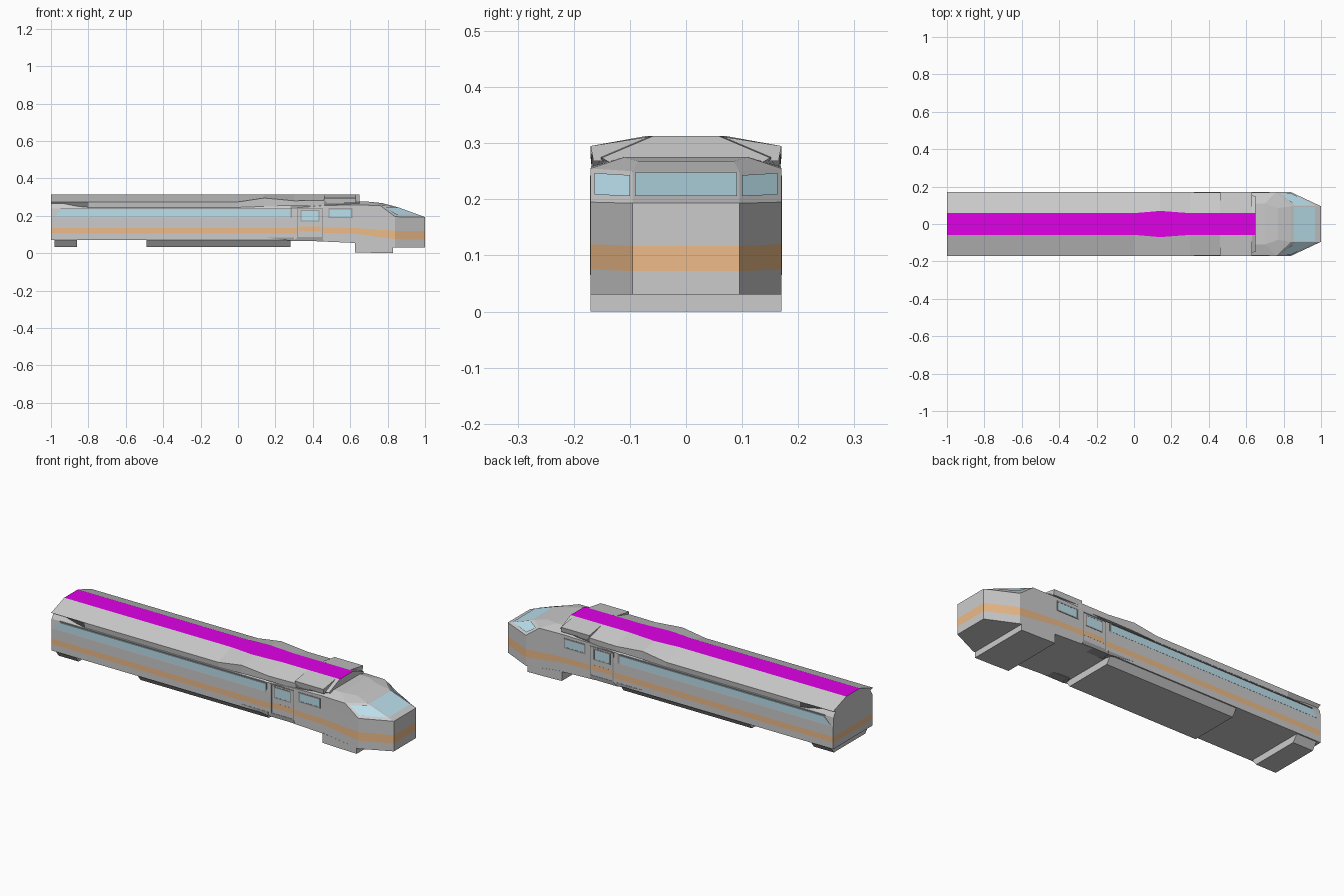
import bpy, bmesh
from mathutils import Vector

if "Cube" in bpy.data.objects:
    bpy.data.objects.remove(bpy.data.objects["Cube"])


def material(name, rgb):
    m = bpy.data.materials.new(name)
    m.diffuse_color = (*rgb, 1)
    m.use_nodes = True
    m.node_tree.nodes["Principled BSDF"].inputs["Base Color"].default_value = m.diffuse_color
    return m


GREY = material("grey", (0.8, 0.8, 0.8))
ORANGE = material("orange", (0.85, 0.5, 0.25))
GLASS = material("glass", (0.5, 0.75, 0.85))
PURPLE = material("purple", (0.75, 0.0, 0.8))
DARK = material("dark_grey", (0.35, 0.35, 0.35))


def finish(name, bm, mats):
    bmesh.ops.recalc_face_normals(bm, faces=bm.faces)
    me = bpy.data.meshes.new(name)
    bm.to_mesh(me)
    bm.free()
    for m in mats:
        me.materials.append(m)
    ob = bpy.data.objects.new(name, me)
    bpy.context.collection.objects.link(ob)
    return ob


def loft(name, sections, mats=(GREY,), stripe=None, top_mat=0):
    """Skin symmetric half sections of (x, y, z); stripe = coloured strip index."""
    bm = bmesh.new()
    rings = [[[bm.verts.new((x, s * y, z)) for x, y, z in sec] for s in (-1, 1)]
             for sec in sections]
    n = len(sections[0])

    def face(vs, idx=0):
        bm.faces.new(vs).material_index = idx

    for a, b in zip(rings, rings[1:]):
        for s in (0, 1):
            for k in range(n - 1):
                face((a[s][k], b[s][k], b[s][k + 1], a[s][k + 1]), int(k == stripe))
        for k, idx in ((0, 0), (n - 1, top_mat)):
            face((a[0][k], b[0][k], b[1][k], a[1][k]), idx)
    for r in (rings[0], rings[-1]):
        for k in range(n - 1):
            face((r[0][k], r[1][k], r[1][k + 1], r[0][k + 1]), int(k == stripe))
    return finish(name, bm, mats)


def at(x, *pts):
    return [(x, y, z) for y, z in pts]


def side_panel(name, outline, y0, y1, mat):
    """Extruded x-z outline on both flanks."""
    bm = bmesh.new()
    for s in (-1, 1):
        inner = [bm.verts.new((x, s * y0, z)) for x, z in outline]
        outer = [bm.verts.new((x, s * y1, z)) for x, z in outline]
        bm.faces.new(inner)
        bm.faces.new(outer)
        for i in range(len(outline)):
            j = (i + 1) % len(outline)
            bm.faces.new((inner[i], inner[j], outer[j], outer[i]))
    return finish(name, bm, [mat])


def rect(x0, x1, z0, z1):
    return [(x0, z0), (x1, z0), (x1, z1), (x0, z1)]


def frame(name, x0, x1, z0, z1, t, y1, mat):
    for part, r in (("bottom", (x0, x1, z0, z0 + t)), ("top", (x0, x1, z1 - t, z1)),
                    ("rear", (x0, x0 + t, z0, z1)), ("front", (x1 - t, x1, z0, z1))):
        side_panel(name + "_" + part, rect(*r), 0.16, y1, mat)


def pane(name, quad, u0, u1, v0, v1, lift, mirrored):
    """Glass patch laid on a quad (bottom a-b, top d-c)."""
    bm = bmesh.new()
    for s in ((1, -1) if mirrored else (1,)):
        a, b, c, d = [Vector((x, s * y, z)) for x, y, z in quad]
        nrm = (b - a).cross(d - a).normalized()
        if nrm.z < 0:
            nrm = -nrm
        bm.faces.new([bm.verts.new(a.lerp(b, u).lerp(d.lerp(c, u), v) + nrm * lift)
                      for u, v in ((u0, v0), (u1, v0), (u1, v1), (u0, v1))])
    ob = finish(name, bm, [GLASS])
    return ob


# Body with orange belt, lofted through to the bevelled nose
W = 0.169
rear = ((W, .07), (W, .105), (W, .135), (W, .19), (.165, .24), (.15, .265))
shoulder = (.76, .17, .255)
brow = (.84, .095, .25)
loft("body", [
    at(-1, *rear),
    at(.28, *rear),
    at(.46, (W, .062), (W, .108), (W, .138), (W, .2), (W, .255), (.12, .272)),
    at(.62, (W, .055), (W, .105), (W, .135), (W, .2), (W, .258), (.11, .276)),
    at(.84, (.17, .03), (.17, .075), (.17, .12), (.17, .195)) + [shoulder, (.70, .11, .275)],
    at(1, (.095, .03), (.095, .072), (.095, .117), (.095, .193)) + [brow, (.77, .085, .268)],
], (GREY, ORANGE), stripe=1)

# Windscreen and side panes
pane("windscreen", [(1, -.095, .193), (1, .095, .193), (.84, .095, .25), (.84, -.095, .25)],
     .02, .98, .2, .93, .002, False)
pane("windscreen_side", [(.84, .17, .195), (1, .095, .193), brow, shoulder],
     .12, .97, .2, .85, .003, True)

# Roof shell with coloured crown
plain = ((.166, .245), (.17, .274), (.058, .313))
loft("roof", [
    at(-1, (.14, .262), (.17, .274), (.058, .313)),
    at(-.8, *plain),
    at(0, *plain),
    at(.14, (.168, .25), (.17, .295), (.07, .313)),
    at(.3, (.168, .252), (.17, .28), (.058, .313)),
    at(.46, (.165, .25), (.168, .282), (.058, .313)),
    at(.65, (.13, .262), (.15, .274), (.058, .313)),
], (GREY, PURPLE), top_mat=1)

# Raised roof pods over the cab
for s, side in ((-1, "right"), (1, "left")):
    bm = bmesh.new()
    prof = ((.06, .3125), (.17, .295), (.165, .268), (.06, .27))
    ends = [[bm.verts.new((x, s * y, z)) for y, z in prof] for x in (.46, .63)]
    for e in ends:
        bm.faces.new(e)
    for i in range(4):
        j = (i + 1) % 4
        bm.faces.new((ends[0][i], ends[0][j], ends[1][j], ends[1][i]))
    finish("roof_pod_" + side, bm, [GREY])

# Long passenger window strip with slanted rear end
side_panel("long_window", [(-.985, .195), (.28, .195), (.28, .234), (-.945, .234)],
           .155, .1695, GLASS)
side_panel("window_gutter", rect(-.95, .29, .237, .241), .155, .17, DARK)
side_panel("window_end_post", rect(.28, .29, .19, .238), .155, .17, DARK)

# Doors
side_panel("door", rect(.32, .45, .085, .235), .15, .1695, GREY)
side_panel("door_belt", rect(.325, .445, .115, .143), .15, .17, ORANGE)
side_panel("door_window", rect(.34, .43, .176, .225), .15, .1705, GLASS)
frame("door_frame", .315, .455, .08, .242, .006, .171, DARK)
frame("door_window_frame", .334, .436, .17, .231, .006, .171, DARK)
side_panel("door_step", [(.29, .065), (.46, .065), (.45, .083), (.32, .083)], .12, .171, DARK)

# Cab side windows
side_panel("cab_window", rect(.49, .605, .194, .234), .15, .17, GLASS)
frame("cab_window_frame", .483, .612, .187, .241, .007, .171, DARK)

# Underframe equipment with sloping sides
for name, x0, x1 in (("underframe_box", -.49, .28), ("rear_underbox", -.98, -.86)):
    sec = ((.135, .034), (.166, .075))
    loft(name, [at(x0, *sec), at(x1, *sec)])
side_panel("lower_skirt", [(.14, .085), (.3, .064), (.3, .085)], .14, .17, DARK)

# Front plough skirt
loft("front_plough", [
    at(.625, (.17, .005), (.17, .058)),
    at(.72, (.17, .002), (.17, .046)),
    at(.83, (.17, .0), (.17, .032)),
])
